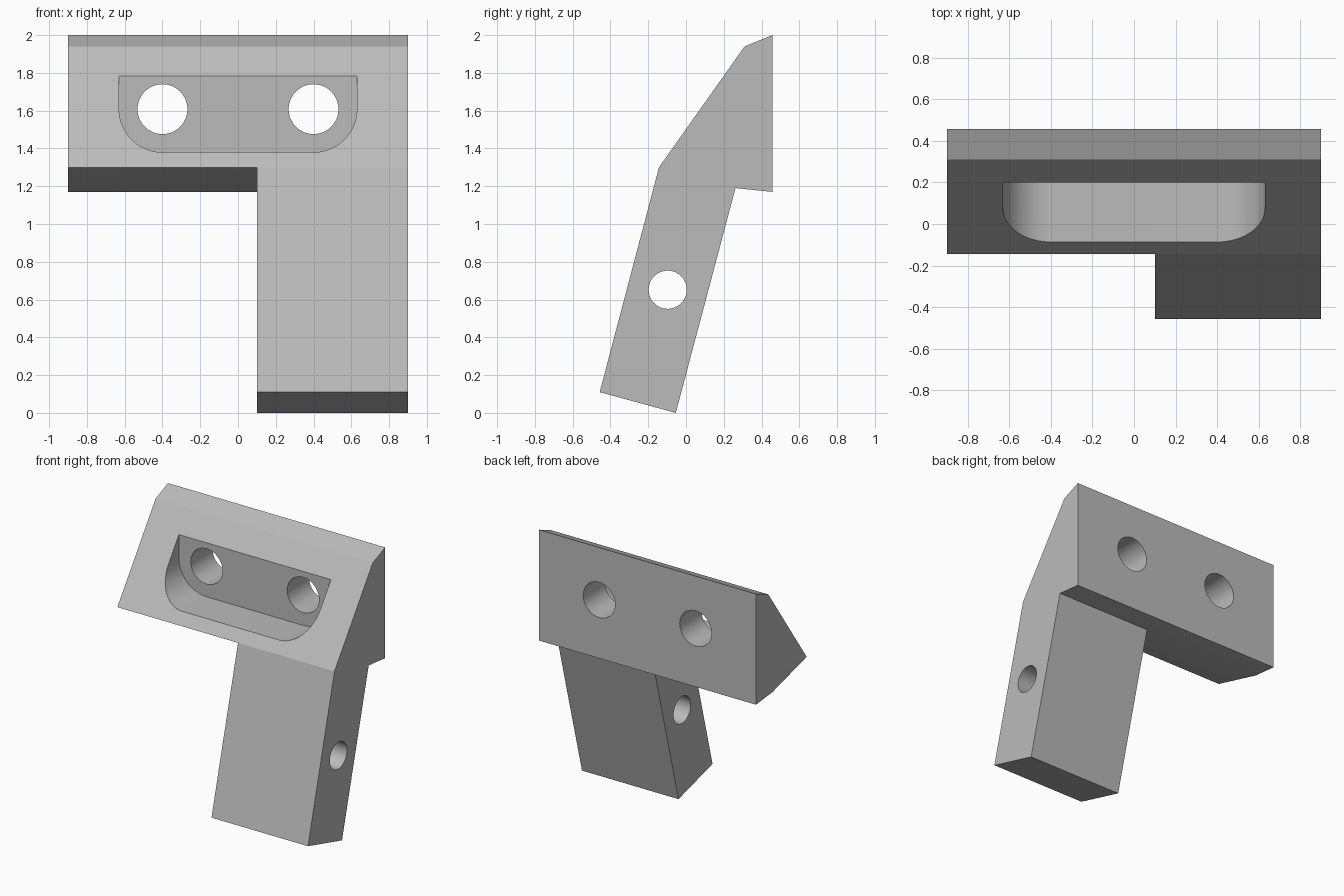
import bpy, bmesh
from math import sin, cos, pi
from mathutils import Vector

cube = bpy.data.objects.get("Cube")
if cube:
    bpy.data.objects.remove(cube, do_unlink=True)

grey = bpy.data.materials.new("plain grey")
grey.use_nodes = True
colour = (0.5, 0.5, 0.5, 1)
grey.diffuse_color = colour
grey.node_tree.nodes["Principled BSDF"].inputs["Base Color"].default_value = colour


def prism(name, outline, axis, start, end):
    """Extrude a flat outline: (y, z) points along x, or (x, z) points along y."""
    def place(p, d):
        return Vector((d, p[0], p[1]) if axis == "x" else (p[0], d, p[1]))
    bm = bmesh.new()
    face = bm.faces.new([bm.verts.new(place(p, start)) for p in outline])
    grown = bmesh.ops.extrude_face_region(bm, geom=[face])["geom"]
    shift = place((0, 0), end - start)
    bmesh.ops.translate(bm, vec=shift, verts=[v for v in grown if isinstance(v, bmesh.types.BMVert)])
    bmesh.ops.recalc_face_normals(bm, faces=bm.faces)
    mesh = bpy.data.meshes.new(name)
    bm.to_mesh(mesh)
    bm.free()
    mesh.materials.append(grey)
    obj = bpy.data.objects.new(name, mesh)
    bpy.context.collection.objects.link(obj)
    return obj


def arc(cx, cz, r, a0, a1, n):
    return [(cx + r * cos(a0 + (a1 - a0) * i / n), cz + r * sin(a0 + (a1 - a0) * i / n))
            for i in range(n + 1)]


def circle(cx, cz, r):
    return arc(cx, cz, r, 0, 2 * pi, 64)[:-1]


def boolean(target, tool, operation):
    bpy.context.view_layer.objects.active = target
    mod = target.modifiers.new(operation.lower(), "BOOLEAN")
    mod.operation, mod.solver, mod.object = operation, "EXACT", tool
    bpy.ops.object.modifier_apply(modifier=mod.name)
    bpy.data.objects.remove(tool, do_unlink=True)


# Side profile: full bracket on the left, cut away below the head on the right
knee, heel = (-0.143, 1.30), (0.262, 1.19)
head = [knee, heel, (0.457, 1.17), (0.457, 2.0), (0.31, 1.94)]
leg = [(-0.457, 0.11), (-0.054, 0.0)]
bracket = prism("bracket", head, "x", -0.9, 0.9)
leg_side = prism("leg", leg + head[1:] + [knee], "x", 0.1, 0.9)
boolean(bracket, leg_side, "UNION")

# Recess in the sloped face, rounded at its lower corners
recess = ([(0.63, 1.9), (-0.63, 1.9)] + arc(-0.4, 1.61, 0.23, pi, 1.5 * pi, 20)
          + arc(0.4, 1.61, 0.23, 1.5 * pi, 2 * pi, 20))
boolean(bracket, prism("recess_cutter", recess, "y", -1, 0.2), "DIFFERENCE")

# Two mounting holes through the head and one cross hole through the leg
for x in (-0.4, 0.4):
    boolean(bracket, prism("mount_cutter", circle(x, 1.608, 0.132), "y", -1, 1), "DIFFERENCE")
boolean(bracket, prism("cross_cutter", circle(-0.097, 0.652, 0.101), "x", -0.5, 1.5), "DIFFERENCE")

# Merge leftover seams in flat faces, then smooth the curved walls
bm = bmesh.new()
bm.from_mesh(bracket.data)
bmesh.ops.remove_doubles(bm, verts=bm.verts, dist=0.0001)
bm.to_mesh(bracket.data)
bm.free()
bpy.ops.object.select_all(action="DESELECT")
bracket.select_set(True)
bpy.context.view_layer.objects.active = bracket
bpy.ops.object.shade_smooth_by_angle(angle=0.3)
